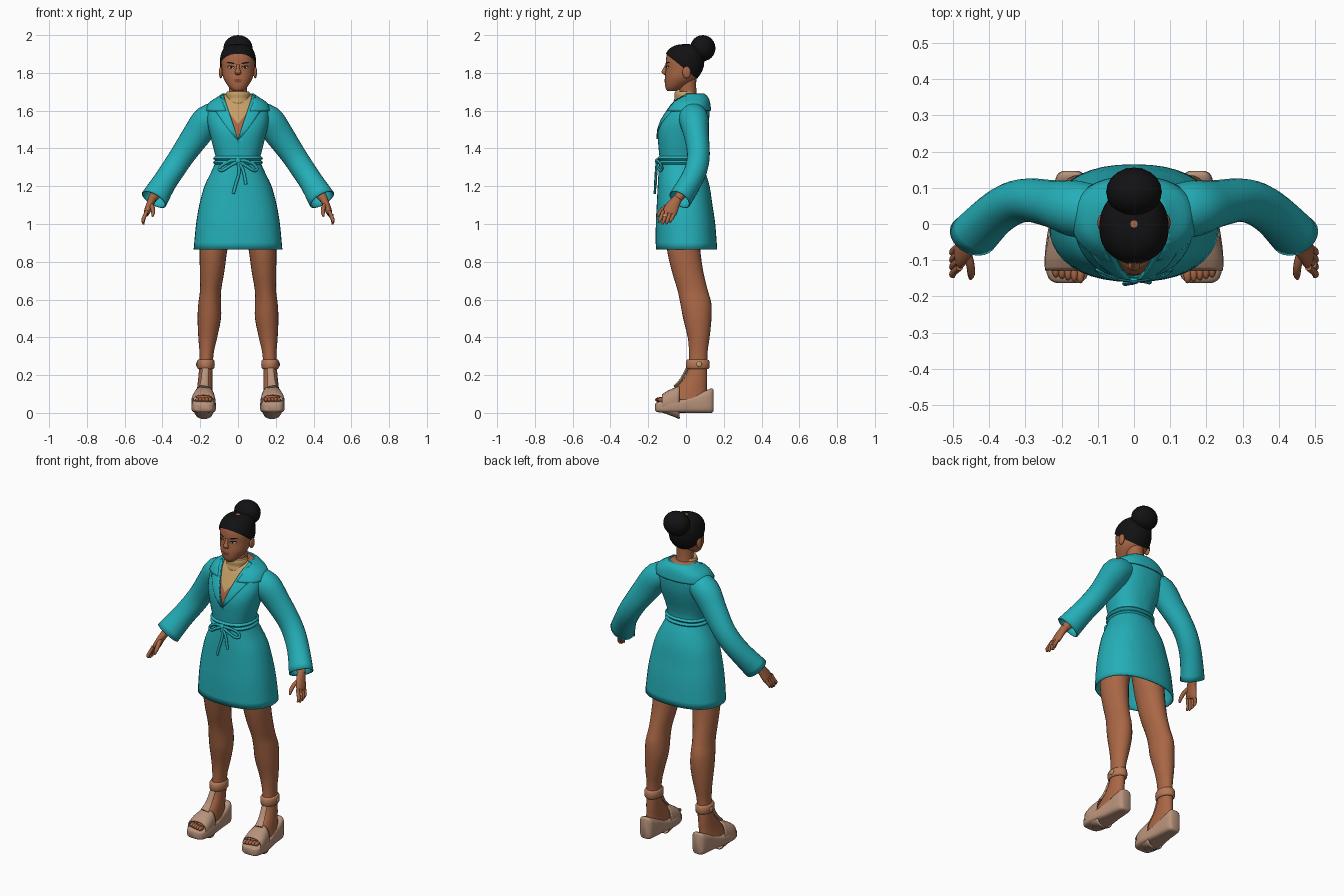
import bpy, bmesh, math
from mathutils import Vector
from mathutils.bvhtree import BVHTree

if "Cube" in bpy.data.objects:
    bpy.data.objects.remove(bpy.data.objects["Cube"])


def material(name, *rgb):
    m = bpy.data.materials.new(name)
    m.use_nodes = True
    m.diffuse_color = (*rgb, 1)
    m.node_tree.nodes["Principled BSDF"].inputs["Base Color"].default_value = (*rgb, 1)
    return m


teal = material("teal cloth", .018, .43, .48)
skin = material("brown skin", .40, .135, .06)
shoe = material("beige leather", .48, .29, .20)
tan = material("tan strap", .46, .19, .095)
gold = material("gold scarf", .56, .34, .13)
black = material("black hair", .006, .006, .007)
lip = material("dark lips", .22, .06, .035)
white = material("eye white", .55, .5, .45)

X, Y, Z = Vector((1, 0, 0)), Vector((0, 1, 0)), Vector((0, 0, 1))


def spline(rows, steps):
    """Smooth curve through rows of numbers."""
    out = []
    for i in range(len(rows) - 1):
        a, b, c, d = (rows[max(i - 1, 0)], rows[i], rows[i + 1], rows[min(i + 2, len(rows) - 1)])
        for k in range(steps):
            t = k / steps
            out.append([q + t * (r - p + t * (2 * p - 5 * q + 4 * r - s + t * (3 * (q - r) + s - p))) / 2
                        for p, q, r, s in zip(a, b, c, d)])
    return out + [list(rows[-1])]


def loft_mesh(rows, n=24, steps=3, power=2, axis="z", ends=True):
    """Rings given as x, y, z and two radii, square to an axis or to the path."""
    bm = bmesh.new()
    rows = spline(rows, steps)
    rings = []
    for i, (x, y, z, ru, rv) in enumerate(rows):
        u, v = X, Y if axis == "z" else Z
        if axis == "path":
            t = Vector(rows[min(i + 1, len(rows) - 1)][:3]) - Vector(rows[max(i - 1, 0)][:3])
            u = Y.cross(t).normalized()
            v = t.cross(u).normalized()
        ring = []
        for k in range(n):
            c, s = math.cos(math.tau * k / n), math.sin(math.tau * k / n)
            c = math.copysign(abs(c) ** (2 / power), c)
            s = math.copysign(abs(s) ** (2 / power), s)
            ring.append(bm.verts.new(Vector((x, y, z)) + u * c * ru + v * s * rv))
        rings.append(ring)
    for a, b in zip(rings, rings[1:]):
        for k in range(n):
            bm.faces.new((a[k], a[(k + 1) % n], b[(k + 1) % n], b[k]))
    if ends:
        bm.faces.new(rings[0])
        bm.faces.new(rings[-1])
    bmesh.ops.recalc_face_normals(bm, faces=bm.faces)
    return bm


def finish(name, bm, mats, mirror=False, thick=0):
    mesh = bpy.data.meshes.new(name)
    bm.to_mesh(mesh)
    bm.free()
    for m in mats if isinstance(mats, list) else [mats]:
        mesh.materials.append(m)
    mesh.shade_smooth()
    mesh.set_sharp_from_angle(angle=math.radians(50))
    ob = bpy.data.objects.new(name, mesh)
    bpy.context.scene.collection.objects.link(ob)
    if mirror:
        ob.modifiers.new("Mirror", "MIRROR")
    if thick:
        ob.modifiers.new("Solidify", "SOLIDIFY").thickness = thick
    return ob


def loft(name, rows, mat, mirror=False, thick=0, **kw):
    return finish(name, loft_mesh(rows, **kw), mat, mirror, thick)


def ball(name, pos, size, mat, mirror=False):
    bm = bmesh.new()
    bmesh.ops.create_uvsphere(bm, u_segments=20, v_segments=12, radius=1)
    bmesh.ops.scale(bm, vec=size, verts=bm.verts)
    bmesh.ops.translate(bm, vec=pos, verts=bm.verts)
    return finish(name, bm, mat, mirror)


def body(rows, grow=0):
    """Rows of height, half width, front and back turned into rings."""
    return [(0, (f + b) / 2, z, w + grow, (b - f) / 2 + grow) for z, w, f, b in rows]


def cut(bm, point, normal):
    bmesh.ops.bisect_plane(bm, geom=bm.verts[:] + bm.edges[:] + bm.faces[:],
                           plane_co=point, plane_no=normal)


def front_v(bm, apex, slope):
    """Cuts a V into the front and returns the faces inside it."""
    for s in (slope, -slope):
        cut(bm, Z * apex, (1, 0, -s))
    cut(bm, (0, 0, 0), Y)
    mids = [(f, f.calc_center_median()) for f in bm.faces]
    return [f for f, m in mids if m.y < 0 and abs(m.x) < slope * (m.z - apex)]


def on_front(tree, x, z, lift):
    hit = tree.ray_cast(Vector((x, -1, z)), Y)[0]
    return Vector((x, (hit.y if hit else .02) - lift, z))


# Robe with a V neck, and the skin and scarf under it
robe_rows = [(.865, .235, -.16, .165), (1, .222, -.16, .155), (1.1, .205, -.155, .14),
             (1.2, .178, -.15, .125), (1.28, .14, -.145, .1), (1.34, .118, -.14, .075),
             (1.4, .13, -.145, .08), (1.48, .15, -.15, .105), (1.54, .163, -.135, .12),
             (1.6, .165, -.1, .125), (1.64, .148, -.075, .12), (1.67, .105, -.05, .11),
             (1.69, .075, -.035, .09)]
bm = loft_mesh(body(robe_rows), n=40, power=2.3, ends=False)
robe_tree = BVHTree.FromBMesh(bm)
bmesh.ops.delete(bm, geom=front_v(bm, 1.45, .33), context="FACES")
finish("robe", bm, teal, thick=.007)

bm = loft_mesh(body(robe_rows[6:], -.009), n=40, power=2.3)
for f in front_v(bm, 1.53, .8):
    f.material_index = 1
finish("chest", bm, [skin, gold])

bm = loft_mesh(body(robe_rows[-4:], .008), n=40, power=2.3, ends=False)
bmesh.ops.delete(bm, geom=front_v(bm, 1.45, .42), context="FACES")
finish("collar", bm, teal, thick=.008)

# Lapels: inner height, then outer x and z
bm = bmesh.new()
strips = []
for zi, xo, zo in [(1.45, .008, 1.45), (1.5, .05, 1.5), (1.55, .09, 1.555), (1.575, .118, 1.595),
                   (1.59, .095, 1.605), (1.605, .12, 1.625), (1.635, .11, 1.65), (1.665, .09, 1.67)]:
    xi = .33 * (zi - 1.45)
    strips.append([bm.verts.new(on_front(robe_tree, xi + (xo - xi) * k / 5, zi + (zo - zi) * k / 5, .007))
                   for k in range(6)])
for a, b in zip(strips, strips[1:]):
    for k in range(5):
        bm.faces.new((a[k], a[k + 1], b[k + 1], b[k]))
finish("lapel", bm, teal, mirror=True, thick=.008)

# Tied belt
for z in (1.325, 1.348):
    loft("belt_cord", body([(z - .011, .122, -.142, .08), (z, .132, -.152, .09), (z + .011, .122, -.142, .08)]),
         teal, n=40, power=2.3, ends=False)


def cord(name, pts, r=.008):
    rows = [(*on_front(robe_tree, x, z, .014), r, r * .8) for x, z in pts]
    loft(name, rows, teal, axis="path", n=8, steps=4)


for s, drop in ((1, 0), (-1, .005)):
    cord("bow_loop", [(0, 1.335), (s * .04, 1.335), (s * .085, 1.315 - drop), (s * .1, 1.29),
                      (s * .08, 1.285), (s * .04, 1.31), (0, 1.33)])
cord("long_tail", [(0, 1.33), (.005, 1.27), (-.012, 1.21), (-.025, 1.16)])
cord("short_tail", [(0, 1.33), (.025, 1.29), (.035, 1.25), (.042, 1.21)])
ball("belt_knot", on_front(robe_tree, 0, 1.333, .012), (.017, .012, .015), teal)

# Sleeves, forearms and hands
loft("sleeve", [(.09, .03, 1.585, .065, .07), (.16, .042, 1.55, .08, .078), (.22, .055, 1.47, .075, .066),
                (.29, .066, 1.37, .066, .06), (.34, .055, 1.295, .064, .06), (.39, .022, 1.22, .064, .06),
                (.445, -.033, 1.13, .073, .062)],
     teal, mirror=True, thick=.007, axis="path", ends=False)
loft("forearm", [(.34, .05, 1.3, .04, .04), (.4, .01, 1.21, .035, .035), (.455, -.045, 1.13, .023, .023)],
     skin, mirror=True, axis="path", n=16)
loft("palm", [(.45, -.04, 1.14, .022, .022), (.468, -.068, 1.1, .019, .034), (.481, -.085, 1.065, .017, .038),
              (.485, -.091, 1.05, .01, .034)], skin, mirror=True, axis="path", n=16)
for i in range(4):
    y, low = -.06 - .02 * i, .008 * abs(i - 1.6)
    loft("finger", [(.482, y, 1.07, .01, .01), (.497, y - .012, 1.035, .01, .01),
                    (.502, y - .02, 1.01 + low, .009, .009), (.499, y - .025, .995 + low, .005, .005)],
         skin, mirror=True, axis="path", n=10)
loft("thumb", [(.462, -.08, 1.105, .013, .013), (.452, -.115, 1.085, .012, .012), (.45, -.14, 1.06, .01, .01),
               (.452, -.15, 1.04, .005, .005)], skin, mirror=True, axis="path", n=10)
loft("finger_ring", [(.492, -.11, 1.048, .013, .013), (.495, -.112, 1.038, .013, .013)], gold, axis="path", n=12)

# Legs down to the insteps
loft("leg", [(.105, -.02, 1.05, .08, .09), (.118, -.015, .95, .08, .09), (.13, -.012, .86, .073, .088),
             (.137, .008, .75, .065, .083), (.145, .035, .65, .056, .08), (.15, .052, .58, .06, .082),
             (.152, .06, .5, .062, .075), (.16, .067, .4, .05, .058), (.166, .065, .32, .038, .049),
             (.17, .062, .24, .036, .05), (.173, .05, .18, .038, .062), (.176, .02, .12, .042, .09),
             (.179, -.005, .07, .048, .12)], skin, mirror=True)

# Wedge sandals
loft("wedge_sole", [(.185, -.163, .03, .03, .018), (.184, -.15, .031, .052, .027), (.182, -.1, .034, .065, .034),
                    (.18, -.03, .035, .06, .035), (.177, .04, .046, .05, .046), (.176, .1, .058, .046, .058),
                    (.175, .135, .065, .038, .065), (.175, .146, .065, .024, .056)],
     shoe, mirror=True, axis="y", power=4, n=32)
loft("toe_strap", [(.184, -.128, .05, .062, .048), (.183, -.09, .055, .064, .066), (.18, -.035, .055, .057, .088)],
     shoe, mirror=True, thick=.006, axis="y", power=2.6, ends=False)
loft("instep_strap", [(.18, -.06, .138, .026, .008), (.176, -.026, .175, .02, .008), (.172, .006, .235, .018, .008)],
     shoe, mirror=True, axis="path", n=12)
for i in range(5):
    ball("toe", (.148 + .017 * i, -.132 - .004 * (2 - i), .07), (.011, .024, .013), skin, mirror=True)
loft("ankle_strap", [(.17, .062, .232, .038, .054), (.17, .062, .24, .046, .062), (.17, .062, .274, .046, .062),
                     (.17, .062, .283, .038, .052)], tan, mirror=True, steps=2)
ball("strap_buckle", (.216, .07, .257), (.006, .014, .014), gold, mirror=True)

# Neck and wrapped scarf band
loft("neck", [(0, .02, 1.6, .055, .05), (0, .01, 1.7, .047, .045), (0, .005, 1.78, .05, .05)], skin)
loft("scarf_band", [(0, 0, 1.62, .07, .064), (0, -.003, 1.645, .068, .064), (0, -.004, 1.665, .062, .057),
                    (0, -.006, 1.685, .064, .056), (0, -.008, 1.702, .058, .05)], gold)

# Head, hair cap and bun
head_rows = [(1.703, .024, -.098, -.05), (1.72, .044, -.108, -.02), (1.75, .066, -.112, .03),
             (1.78, .08, -.111, .06), (1.82, .086, -.107, .083), (1.86, .089, -.107, .09),
             (1.9, .083, -.1, .088), (1.93, .068, -.078, .074), (1.947, .045, -.045, .045),
             (1.952, .01, -.01, .01)]
bm = loft_mesh(body(head_rows), n=32, power=2.15)
head_tree = BVHTree.FromBMesh(bm)
finish("head", bm, skin)
bm = loft_mesh(body(head_rows, .007), n=32, power=2.15)
bmesh.ops.bisect_plane(bm, geom=bm.verts[:] + bm.edges[:] + bm.faces[:], plane_co=(0, -.105, 1.9),
                       plane_no=(0, .125, .155), clear_inner=True)
finish("hair_cap", bm, black)
ball("hair_bun", (0, .089, 1.931), (.077, .067, .069), black)
ball("ear", (.091, .003, 1.803), (.01, .022, .032), skin, mirror=True)

# Face
loft("nose", [(0, -.102, 1.845, .008, .008), (0, -.113, 1.82, .01, .01), (0, -.117, 1.803, .017, .013),
              (0, -.108, 1.79, .012, .008)], skin, n=14)


def patch(name, x, z, w, h, mat, lift, tilt=0):
    """Thin oval laid on the face."""
    bm = bmesh.new()
    hub = bm.verts.new(on_front(head_tree, x, z, lift))
    rim = []
    for k in range(16):
        dx, dz = w * math.cos(math.tau * k / 16), h * math.sin(math.tau * k / 16)
        rim.append(bm.verts.new(on_front(head_tree, x + dx, z + dz + tilt * dx, lift)))
    for k in range(16):
        bm.faces.new((hub, rim[k], rim[(k + 1) % 16]))
    finish(name, bm, mat, mirror=x > 0)


patch("eye_line", .037, 1.831, .02, .0085, black, .002, .1)
patch("eye", .037, 1.829, .015, .005, white, .003, .1)
patch("iris", .036, 1.829, .006, .0055, black, .004)
patch("eyebrow", .039, 1.853, .023, .004, black, .002, .15)
patch("upper_lip", 0, 1.762, .024, .005, lip, .004)
patch("lower_lip", 0, 1.754, .02, .006, lip, .004)
